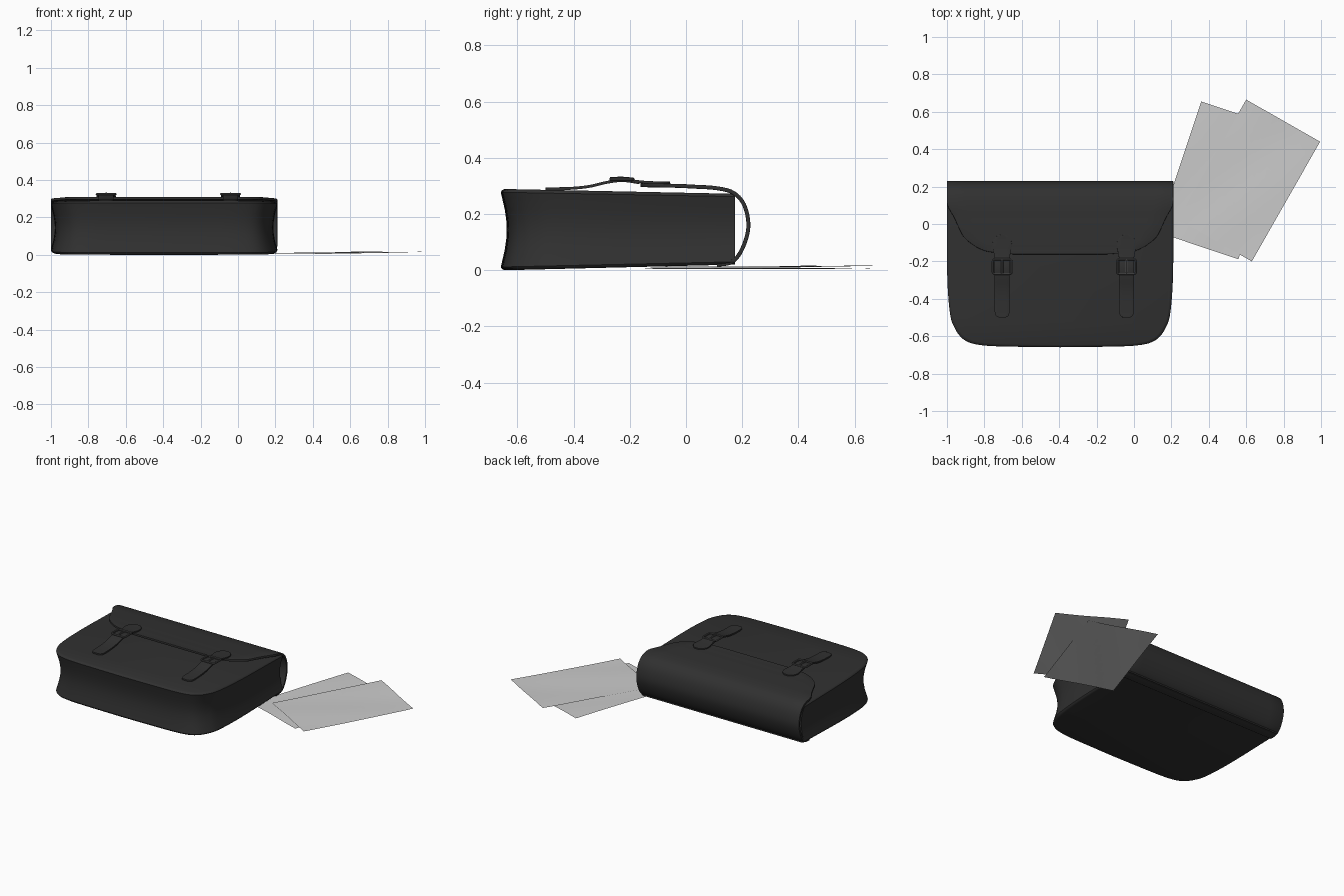
import bpy, bmesh, math
from mathutils import Vector

if "Cube" in bpy.data.objects:
    bpy.data.objects.remove(bpy.data.objects["Cube"])

CX = -0.395  # centre line of the bag


def material(name, v):
    m = bpy.data.materials.new(name)
    m.diffuse_color = (v, v, v, 1)
    m.use_nodes = True
    m.node_tree.nodes["Principled BSDF"].inputs["Base Color"].default_value = m.diffuse_color
    return m


leather = material("black_leather", 0.03)
metal = material("dark_metal", 0.07)


def smooth_path(pts, n=4):
    """Catmull-Rom through points of any dimension up to 3."""
    p = [Vector(q) for q in pts]
    p = [p[0]] + p + [p[-1]]
    out = []
    for i in range(1, len(p) - 2):
        a, b, c, d = p[i - 1:i + 3]
        for k in range(n):
            t = k / n
            out.append(0.5 * (2 * b + (c - a) * t + (2 * a - 5 * b + 4 * c - d) * t * t
                              + (3 * b - a - 3 * c + d) * t ** 3))
    return out + [p[-2]]


def finish(name, bm, mat=None, thick=0, offset=0, bevel=0):
    bmesh.ops.recalc_face_normals(bm, faces=bm.faces)
    me = bpy.data.meshes.new(name)
    bm.to_mesh(me)
    bm.free()
    ob = bpy.data.objects.new(name, me)
    bpy.context.collection.objects.link(ob)
    bpy.ops.object.select_all(action='DESELECT')
    bpy.context.view_layer.objects.active = ob
    ob.select_set(True)
    if mat:
        me.materials.append(mat)
    if thick:
        s = ob.modifiers.new("thickness", 'SOLIDIFY')
        s.thickness, s.offset = thick, offset
    if bevel:
        b = ob.modifiers.new("edge", 'BEVEL')
        b.width, b.segments, b.limit_method = bevel, 2, 'ANGLE'
        b.angle_limit = math.radians(50)
    for m in list(ob.modifiers):
        bpy.ops.object.modifier_apply(modifier=m.name)
    bpy.ops.object.shade_smooth_by_angle(angle=math.radians(40))
    return ob


def grid_faces(bm, rows):
    for r, s in zip(rows, rows[1:]):
        for i in range(len(r) - 1):
            bm.faces.new((r[i], r[i + 1], s[i + 1], s[i]))


def ribbon(name, pts, cx, thick, cols=4):
    """Leather strip: each point is (y, z, half width)."""
    bm = bmesh.new()
    rows = [[bm.verts.new((cx + w * (2 * i / cols - 1), y, z)) for i in range(cols + 1)]
            for y, z, w in smooth_path(pts)]
    grid_faces(bm, rows)
    return finish(name, bm, leather, thick, 0, thick * 0.3)


# Bag body: U-shaped outline lofted with a pinched gusset, open at the mouth
half = [(.605, .175, 0), (.605, 0, 0), (.605, -.2, 0), (.6, -.36, 0), (.587, -.49, 0),
        (.567, -.55, 0), (.535, -.6, 0), (.49, -.632, 0), (.42, -.648, 0), (.3, -.655, 0), (0, -.659, 0)]
right = smooth_path(half, 3)
outline = [(p.x, p.y) for p in right] + [(-p.x, p.y) for p in reversed(right[:-1])]
levels = [(0, .014), (.015, .004), (.04, 0), (.1, .004), (.25, .014), (.4, .02), (.5, .021),
          (.6, .02), (.75, .014), (.9, .004), (.96, 0), (.985, .004), (1, .014)]
bm = bmesh.new()
rings = []
for t, d in levels:
    ring = []
    for x, y in outline:
        k = (y + .659) / .834
        zb, zt = .02 * k, .289 - .017 * k
        yy = y * (1 - d / .659) if y < 0 else y
        ring.append(bm.verts.new((CX + x * (1 - d / .605), yy, zb + t * (zt - zb))))
    rings.append(ring)
grid_faces(bm, rings)
bm.faces.new(rings[0])
bm.faces.new(rings[-1])
finish("bag_body", bm, leather, .012, -1)

# Flap: wraps from the back panel over the mouth to the curved front edge
ribbon("bag_flap", [
    (.11, .02, .6), (.155, .026, .603), (.185, .05, .605), (.21, .1, .605), (.222, .155, .605),
    (.215, .21, .605), (.195, .252, .605), (.16, .28, .605), (.1, .293, .602), (.035, .297, .567),
    (-.02, .3, .542), (-.07, .301, .515), (-.105, .302, .475), (-.13, .302, .435),
    (-.15, .303, .375), (-.162, .303, .25)], CX, .014, 12)


def buckle(name, cx):
    """Rounded rectangular wire frame with a prong."""
    cu = bpy.data.curves.new(name, 'CURVE')
    cu.dimensions, cu.bevel_depth, cu.bevel_resolution = '3D', .006, 2

    def line(pts, cyclic):
        sp = cu.splines.new('POLY')
        sp.points.add(len(pts) - 1)
        sp.use_cyclic_u = cyclic
        for q, c in zip(sp.points, pts):
            q.co = (*c, 1)
    frame = []
    for k, (sx, sy) in enumerate([(1, 1), (-1, 1), (-1, -1), (1, -1)]):
        for j in range(4):
            a = math.radians(90 * k + 30 * j)
            frame.append((sx * .04 + .01 * math.cos(a), sy * .029 + .01 * math.sin(a), 0))
    line(frame, True)
    line([(0, .038, 0), (0, 0, .003), (0, -.042, .002)], False)
    cu.use_fill_caps = True
    tmp = bpy.data.objects.new(name, cu)
    bpy.context.collection.objects.link(tmp)
    bm = bmesh.new()
    bm.from_mesh(tmp.evaluated_get(bpy.context.evaluated_depsgraph_get()).to_mesh())
    bpy.data.objects.remove(tmp)
    bmesh.ops.translate(bm, verts=bm.verts, vec=(cx, -.228, .324))
    finish(name, bm, metal)


# Two fastenings: lower strap, upper tab and buckle
for side, cx in (("left", -.705), ("right", -.04)):
    ribbon(side + "_strap", [
        (-.5, .29, .012), (-.497, .29, .025), (-.487, .29, .035), (-.465, .29, .04), (-.4, .292, .04),
        (-.34, .299, .04), (-.28, .313, .04), (-.225, .319, .04), (-.165, .311, .04)], cx, .01)
    ribbon(side + "_strap_tab", [
        (-.2, .32, .04), (-.17, .316, .042), (-.14, .313, .048), (-.115, .312, .052), (-.09, .311, .048),
        (-.07, .311, .034), (-.06, .311, .02), (-.057, .311, .008)], cx, .009)
    buckle(side + "_buckle", cx)


def paper(name, corner, u, v, z, curl):
    """Single gently rippled sheet spanned by edge vectors u and v."""
    bm = bmesh.new()
    rows = []
    for j in range(15):
        t = j / 14
        row = []
        for i in range(11):
            s = i / 10
            x, y = Vector(corner) + Vector(u) * s + Vector(v) * t
            h = z + .0015 * math.sin(7 * s + 5 * t) + curl * (1 - t) ** 6
            row.append(bm.verts.new((x, y, h)))
        rows.append(row)
    grid_faces(bm, rows)
    for f in bm.faces:
        f.normal_update()
    finish(name, bm)


# Loose sheets beside the bag, one tucked under it
paper("lower_paper", (.36, .655), (.431, -.144), (-.233, -.699), .006, .001)
paper("upper_paper", (.6, .665), (.395, -.225), (-.365, -.64), .011, .005)
